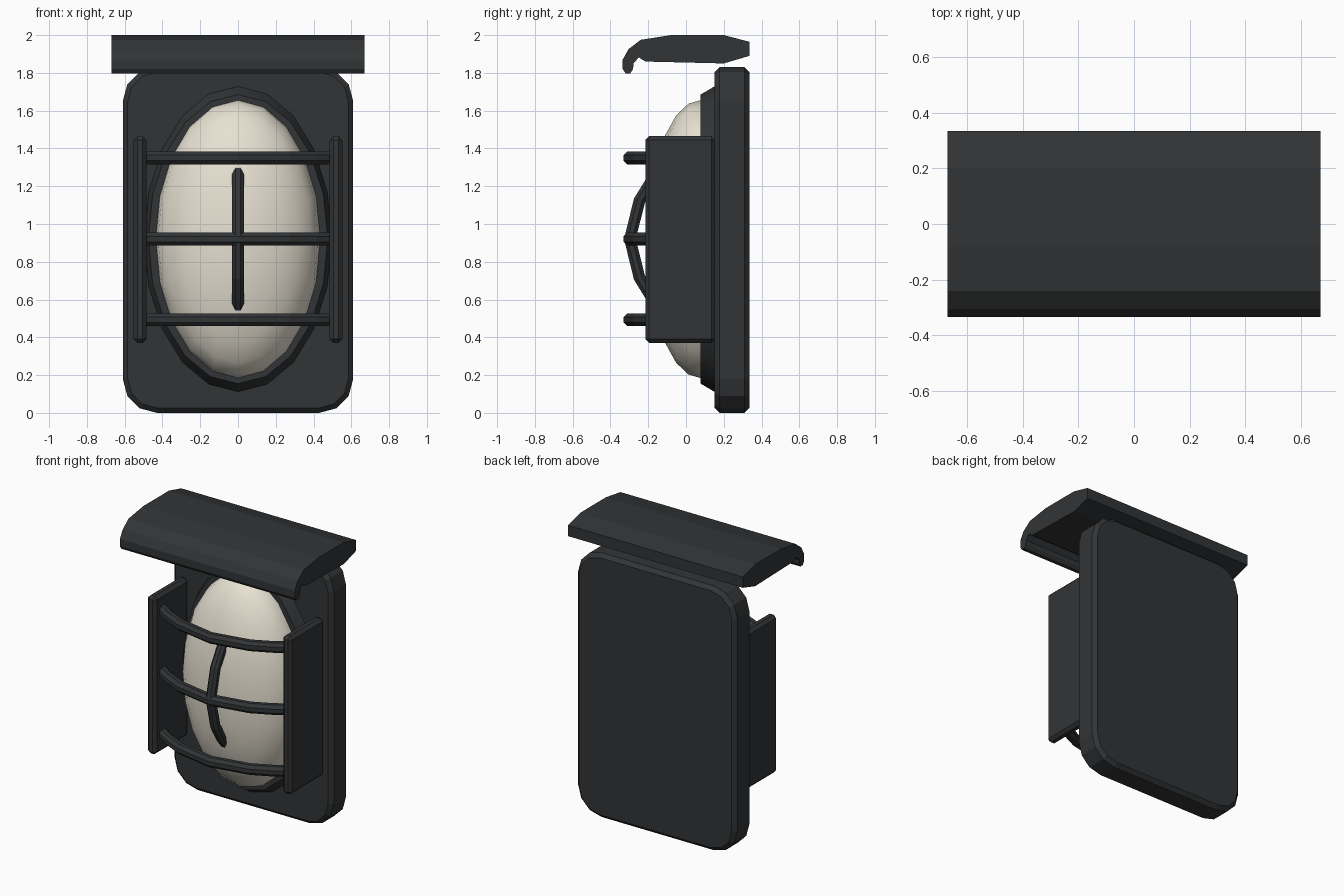
import bpy, bmesh, math
from mathutils import Vector

if "Cube" in bpy.data.objects:
    bpy.data.objects.remove(bpy.data.objects["Cube"])


def material(name, rgb):
    m = bpy.data.materials.new(name)
    m.diffuse_color = (*rgb, 1)
    m.use_nodes = True
    m.node_tree.nodes["Principled BSDF"].inputs["Base Color"].default_value = m.diffuse_color
    return m


METAL = material("charcoal_metal", (0.032, 0.034, 0.036))
GLASS = material("frosted_glass", (0.80, 0.75, 0.64))
MID_Z = 0.92


def loft(name, rings, mat, closed=False, smooth=None, bevel=0):
    """Skin equal-length point rings; cap the ends, or join last to first."""
    bm = bmesh.new()
    loops = [[bm.verts.new(p) for p in ring] for ring in rings]
    pairs = list(zip(loops, loops[1:]))
    if closed:
        pairs.append((loops[-1], loops[0]))
    else:
        bm.faces.new(loops[0])
        bm.faces.new(loops[-1])
    n = len(loops[0])
    for a, b in pairs:
        for i in range(n):
            j = (i + 1) % n
            bm.faces.new((a[i], a[j], b[j], b[i]))
    bmesh.ops.recalc_face_normals(bm, faces=bm.faces)
    mesh = bpy.data.meshes.new(name)
    bm.to_mesh(mesh)
    bm.free()
    mesh.materials.append(mat)
    ob = bpy.data.objects.new(name, mesh)
    bpy.context.collection.objects.link(ob)
    if bevel:
        mod = ob.modifiers.new("Bevel", "BEVEL")
        mod.width = bevel
        mod.segments = 1
        mod.limit_method = "ANGLE"
        mod.angle_limit = math.radians(50)
    if smooth:
        bpy.ops.object.select_all(action="DESELECT")
        ob.select_set(True)
        bpy.context.view_layer.objects.active = ob
        bpy.ops.object.shade_smooth_by_angle(angle=math.radians(smooth))
    return ob


def ellipse(rx, rz, y, n=20):
    return [(rx * math.sin(2 * math.pi * i / n), y,
             MID_Z + rz * math.cos(2 * math.pi * i / n)) for i in range(n)]


def rounded_rect(hx, z0, z1, r, y, seg=3):
    pts = []
    corners = [(hx - r, z1 - r), (r - hx, z1 - r), (r - hx, z0 + r), (hx - r, z0 + r)]
    for k, (cx, cz) in enumerate(corners):
        for s in range(seg + 1):
            a = math.pi / 2 * (k + s / seg)
            pts.append((cx + r * math.cos(a), y, cz + r * math.sin(a)))
    return pts


def bar(name, path, across, r=0.034, n=8):
    """Octagonal rod along a path lying in the plane normal to 'across'."""
    path = [Vector(p) for p in path]
    across = Vector(across)
    rings = []
    for i, p in enumerate(path):
        tangent = path[min(i + 1, len(path) - 1)] - path[max(i - 1, 0)]
        side = across.cross(tangent).normalized()
        ring = []
        for k in range(n):
            a = 2 * math.pi * (k + 0.5) / n
            ring.append(p + r / math.cos(math.pi / n) * (math.cos(a) * across + math.sin(a) * side))
        rings.append(ring)
    return loft(name, rings, METAL)


# Wall plate with rounded corners and chamfered rims
plate = [(0.585, 0.025, 0.16, 0.152), (0.61, 0, 0.18, 0.177),
         (0.61, 0, 0.18, 0.31), (0.585, 0.025, 0.16, 0.335)]
loft("wall_plate", [rounded_rect(hx, d, 1.83 - d, r, y) for hx, d, r, y in plate], METAL)

# Oval bezel around the glass
bezel = [(0.50, 0.812, 0.16), (0.495, 0.805, 0.145), (0.475, 0.765, 0.077),
         (0.43, 0.73, 0.077), (0.42, 0.72, 0.16)]
loft("bezel", [ellipse(*b) for b in bezel], METAL, closed=True, smooth=30)

# Domed glass
dome = [ellipse(0.43, 0.73, 0.15)]
for deg in (0, 13, 27, 42, 57, 72, 84):
    a = math.radians(deg)
    dome.append(ellipse(0.435 * math.cos(a), 0.735 * math.cos(a), 0.075 - 0.28 * math.sin(a)))
loft("glass_dome", dome, GLASS, smooth=60)

# Side panels of the guard
for side, s in (("left", -1), ("right", 1)):
    rings = [[(s * x, y, z) for x, z in ((0.485, 0.37), (0.552, 0.37), (0.552, 1.465), (0.485, 1.465))]
             for y in (-0.215, 0.155)]
    loft(side + "_guard_panel", rings, METAL, bevel=0.02)

# Bowed guard bars
steps = (-1, -0.8, -0.53, 0, 0.53, 0.8, 1)
for label, z in (("lower", 0.493), ("middle", MID_Z), ("upper", 1.35)):
    bar(label + "_guard_bar", [(0.5 * t, -0.297 + 0.18 * t * t, z) for t in steps], (0, 0, 1))
bar("vertical_guard_bar", [(0, -0.297 + 0.18 * t * t, MID_Z + 0.385 * t) for t in steps], (1, 0, 0), 0.031)

# Rain hood with a drip lip, extruded across the width
hood = [(0.335, 1.965), (0.20, 2.0), (-0.08, 2.0), (-0.24, 1.975), (-0.305, 1.925),
        (-0.335, 1.87), (-0.335, 1.82), (-0.32, 1.797), (-0.295, 1.797), (-0.28, 1.82),
        (-0.278, 1.85), (-0.25, 1.882), (-0.215, 1.86), (0.20, 1.85), (0.335, 1.89)]
loft("rain_hood", [[(x, y, z) for y, z in hood] for x in (-0.67, 0.67)], METAL)
